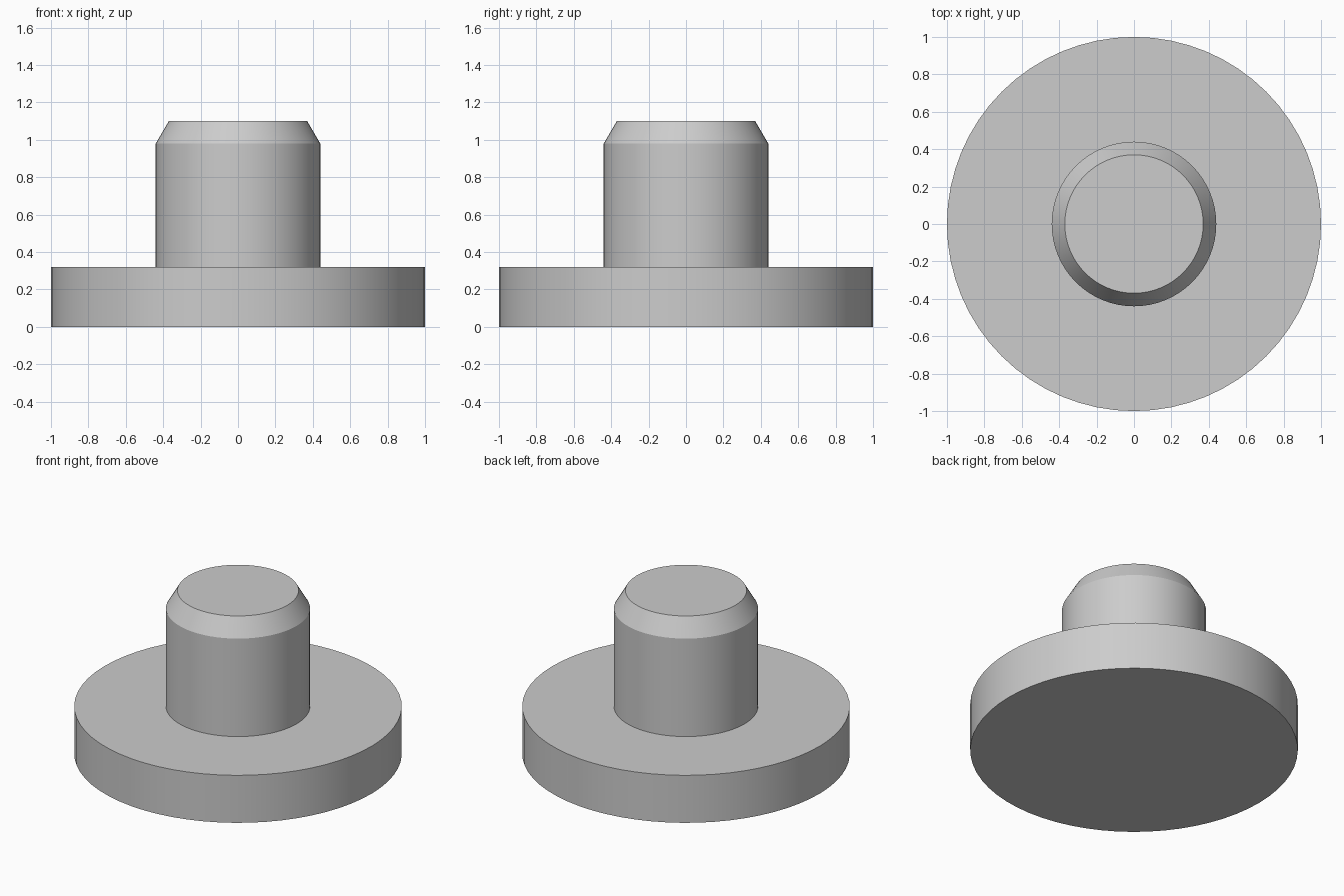
import bpy, bmesh, math

if "Cube" in bpy.data.objects:
    bpy.data.objects.remove(bpy.data.objects["Cube"])

SIDES = 64

grey = bpy.data.materials.new("light_grey")
grey.diffuse_color = (0.604, 0.604, 0.604, 1)
grey.use_nodes = True
grey.node_tree.nodes["Principled BSDF"].inputs["Base Color"].default_value = grey.diffuse_color


def lathe(name, profile):
    """Turn an (r, z) profile, bottom to top, into a closed solid."""
    bm = bmesh.new()
    rings = []
    for r, z in profile:
        rings.append([bm.verts.new((r * math.cos(2 * math.pi * i / SIDES),
                                    r * math.sin(2 * math.pi * i / SIDES), z))
                      for i in range(SIDES)])
    for low, high in zip(rings, rings[1:]):
        for i in range(SIDES):
            j = (i + 1) % SIDES
            bm.faces.new((low[i], low[j], high[j], high[i]))
    bm.faces.new(rings[0][::-1])
    bm.faces.new(rings[-1])
    mesh = bpy.data.meshes.new(name)
    bm.to_mesh(mesh)
    bm.free()
    mesh.materials.append(grey)
    obj = bpy.data.objects.new(name, mesh)
    bpy.context.collection.objects.link(obj)
    bpy.ops.object.select_all(action='DESELECT')
    obj.select_set(True)
    bpy.context.view_layer.objects.active = obj
    bpy.ops.object.shade_smooth_by_angle(angle=math.radians(25))
    return obj


# Wide base flange and chamfered pin, turned as one solid
lathe("flanged_pin", [(1, 0), (1, 0.32), (0.44, 0.32), (0.44, 0.98), (0.37, 1.1)])
